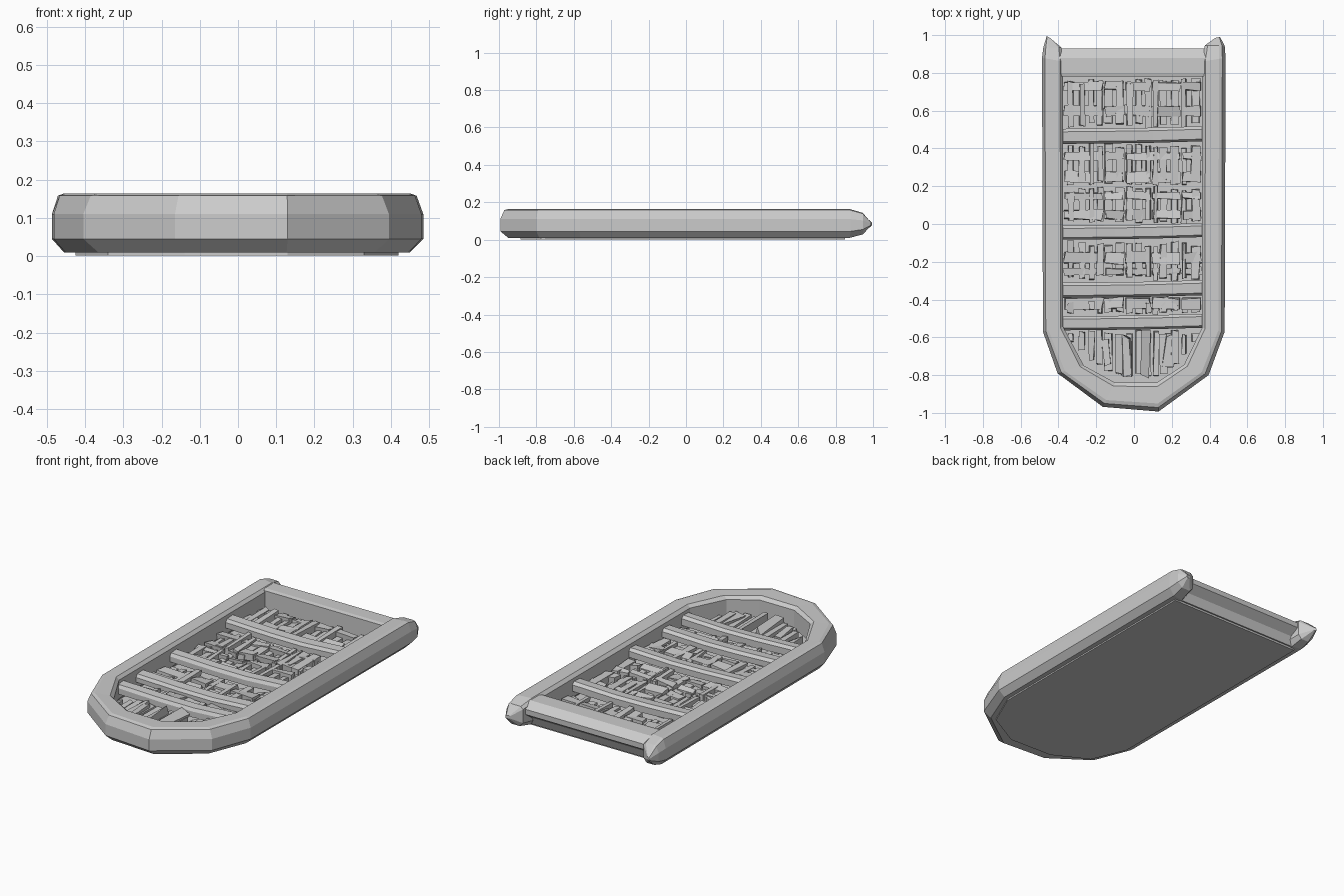
import bpy, bmesh, random
from mathutils import Vector

if "Cube" in bpy.data.objects:
    bpy.data.objects.remove(bpy.data.objects["Cube"])

random.seed(4)


def make(name, bm):
    bmesh.ops.recalc_face_normals(bm, faces=bm.faces[:])
    me = bpy.data.meshes.new(name)
    bm.to_mesh(me)
    bm.free()
    ob = bpy.data.objects.new(name, me)
    bpy.context.collection.objects.link(ob)
    return ob


def loft(name, rings):
    """Skin closed rings of equal size and cap both ends."""
    bm = bmesh.new()
    vs = [[bm.verts.new(p) for p in r] for r in rings]
    n = len(rings[0])
    for a, b in zip(vs, vs[1:]):
        for i in range(n):
            j = (i + 1) % n
            bm.faces.new((a[i], a[j], b[j], b[i]))
    bm.faces.new(vs[0])
    bm.faces.new(vs[-1])
    return make(name, bm)


def add_box(bm, x0, x1, y0, y1, z0, z1, skew=0.0):
    r = lambda: random.uniform(-skew, skew)
    lo = [bm.verts.new((x, y, z0)) for x, y in ((x0, y0), (x1, y0), (x1, y1), (x0, y1))]
    hi = [bm.verts.new((x + r(), y + r(), z1 + r()))
          for x, y in ((x0, y0), (x1, y0), (x1, y1), (x0, y1))]
    bm.faces.new(lo[::-1])
    bm.faces.new(hi)
    for i in range(4):
        j = (i + 1) % 4
        bm.faces.new((lo[i], lo[j], hi[j], hi[i]))


# Side tube: U-shaped faceted sweep; each station is outer xy, inner xy, height scale
stations = [
    (-.462, .995, -.445, .985, .12), (-.480, .935, -.385, .935, .75),
    (-.487, .88, -.375, .86, 1), (-.482, -.57, -.375, -.545, 1),
    (-.405, -.79, -.265, -.75, 1), (-.165, -.968, -.10, -.84, 1),
    (.13, -.993, .12, -.84, 1), (.395, -.80, .265, -.745, 1),
    (.480, -.57, .36, -.55, 1), (.485, .88, .36, .86, 1),
    (.480, .945, .375, .945, .75), (.455, .99, .43, .985, .12)]
# section: fraction from outer to inner, height
section = [(0, .045), (0, .11), (.14, .158), (.28, .164), (.86, .162),
           (1, .145), (1, .04), (.8, .01), (.28, .01)]
rings = []
for ox, oy, ix, iy, s in stations:
    o, i = Vector((ox, oy)), Vector((ix, iy))
    rings.append([(*o.lerp(i, t), .083 + (z - .083) * s) for t, z in section])
loft("side_tube", rings)

# Stern beam with a sloped top edge and a recessed back
beam = [(.78, .02), (.78, .153), (.80, .158), (.88, .158), (.928, .125),
        (.928, .095), (.88, .06), (.86, .012)]
loft("stern_beam", [[(x, y, z) for y, z in beam] for x in (-.42, .42)])

# Bottom plate
plate = [(-.425, .85), (-.425, -.57), (-.34, -.77), (-.14, -.875), (.13, -.885),
         (.33, -.775), (.42, -.57), (.42, .85)]
loft("bottom_plate", [[(x, y, z) for x, y in plate] for z in (.002, .022)])

# Raised cross seats, slightly chamfered
for k, (y, h, z) in enumerate([(.47, .04, .127), (-.04, .037, .125),
                               (-.345, .04, .122), (-.52, .037, .128)]):
    prof = [(-h, .075), (-h, z - .02), (-h * .7, z - .003), (h * .6, z), (h, z - .015), (h, .075)]
    loft(f"cross_seat_{k + 1}",
         [[(x, y + p + dy, q + dz) for p, q in prof]
          for x, dy, dz in ((-.385, -.006, 0), (-.1, -.003, -.01), (.1, 0, -.012), (.37, .008, 0))])

# Floor lattice: low cross slats
bm = bmesh.new()
for y, h in ((.73, .022), (.60, .025), (.36, .018), (.25, .028), (.15, .018), (.05, .024),
             (-.18, .03), (-.25, .018), (-.42, .03)):
    cuts = [-.375, -.16, -.05, .09, .25, .36]
    for a, b in zip(cuts, cuts[1:]):
        add_box(bm, a + .006, b - .006, y - h, y + h, .02, random.uniform(.066, .082), .008)
make("floor_cross_slats", bm)

# Floor lattice: lengthwise slats broken at each bay
bm = bmesh.new()
bays = [(-.82, -.56), (-.48, -.39), (-.30, -.09), (0, .20), (.20, .43), (.51, .77)]
slats = [(-.335, .014), (-.275, .016), (-.225, .014), (-.18, .014), (-.135, .022),
         (-.075, .02), (-.025, .016), (.025, .017), (.075, .014), (.115, .012),
         (.155, .018), (.215, .018), (.265, .012), (.325, .022)]
for y0, y1 in bays:
    for x, w in slats:
        start = y0
        if y0 < -.8:
            start = -.82 + max(0, abs(x) - .12) * .85
        end = y1 - random.uniform(0, .03)
        add_box(bm, x - w, x + w, start + random.uniform(0, .03), end,
                .02, random.uniform(.055, .088), .007)
make("floor_length_slats", bm)

# Loose tilted boards in the bow
bm = bmesh.new()
for x, y0, y1, w in ((-.04, -.80, -.60, .028), (.06, -.80, -.58, .018),
                     (-.14, -.74, -.62, .02), (.18, -.76, -.58, .016)):
    add_box(bm, x - w, x + w, y0, y1, .04, .098, .02)
make("bow_boards", bm)
